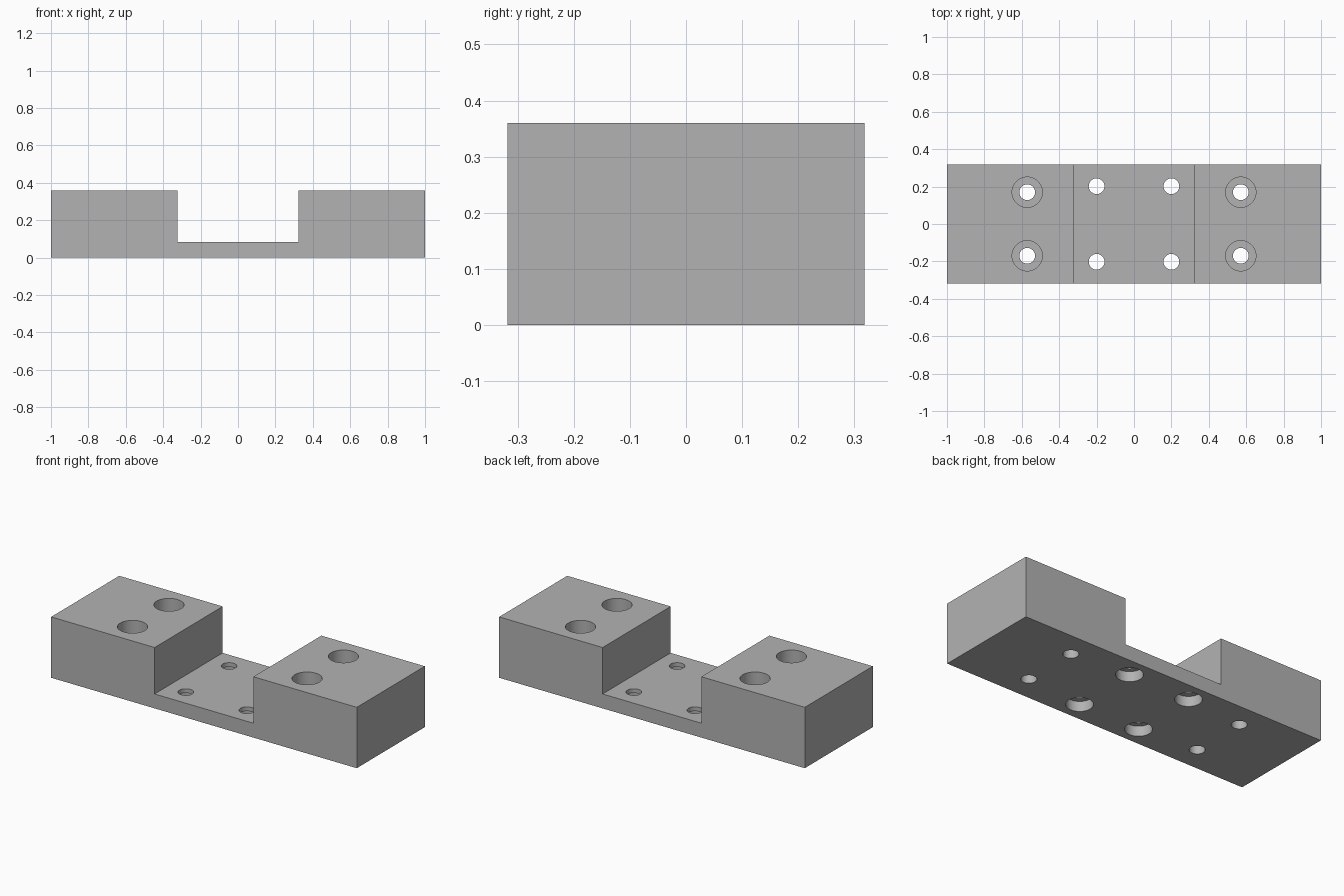
import bpy, bmesh, math

cube = bpy.data.objects.get("Cube")
if cube:
    bpy.data.objects.remove(cube, do_unlink=True)

HEIGHT, FLOOR, HALF_DEPTH, SLOT = 0.36, 0.085, 0.318, 0.323
BORE = 0.042      # radius of every through hole
SIDES = 48

grey = bpy.data.materials.new("plain grey")
grey.use_nodes = True
colour = (0.45, 0.45, 0.45, 1)
grey.diffuse_color = colour
grey.node_tree.nodes["Principled BSDF"].inputs["Base Color"].default_value = colour


def make_object(name, bm):
    bmesh.ops.recalc_face_normals(bm, faces=bm.faces)
    mesh = bpy.data.meshes.new(name)
    bm.to_mesh(mesh)
    bm.free()
    mesh.materials.append(grey)
    obj = bpy.data.objects.new(name, mesh)
    bpy.context.collection.objects.link(obj)
    return obj


def add_stepped_pin(bm, x, y, steps):
    """Closed round pin through (radius, z) steps."""
    rings = []
    for r, z in steps:
        angles = [2 * math.pi * i / SIDES for i in range(SIDES)]
        rings.append([bm.verts.new((x + r * math.cos(a), y + r * math.sin(a), z)) for a in angles])
    for low, high in zip(rings, rings[1:]):
        for i in range(SIDES):
            j = (i + 1) % SIDES
            bm.faces.new((low[i], low[j], high[j], high[i]))
    bm.faces.new(rings[0])
    bm.faces.new(rings[-1])


# U-shaped block: front profile pushed back along y
profile = [(-1, 0), (1, 0), (1, HEIGHT), (SLOT, HEIGHT), (SLOT, FLOOR),
           (-SLOT, FLOOR), (-SLOT, HEIGHT), (-1, HEIGHT)]
bm = bmesh.new()
front = bm.faces.new([bm.verts.new((x, -HALF_DEPTH, z)) for x, z in profile])
back = bmesh.ops.extrude_face_region(bm, geom=[front])["geom"]
bmesh.ops.translate(bm, vec=(0, 2 * HALF_DEPTH, 0),
                    verts=[v for v in back if isinstance(v, bmesh.types.BMVert)])
block = make_object("mounting_block", bm)

# Screw holes: counterbored from above in the ends, from below in the web
end_steps = [(BORE, -0.1), (BORE, 0.16), (0.081, 0.16), (0.081, 0.5)]
web_steps = [(0.072, -0.1), (0.072, 0.06), (BORE, 0.06), (BORE, 0.2)]
bm = bmesh.new()
for sx in (-1, 1):
    for sy in (-1, 1):
        add_stepped_pin(bm, sx * 0.571, sy * 0.17, end_steps)
        add_stepped_pin(bm, sx * 0.2, sy * 0.202, web_steps)
cutter = make_object("hole_cutter", bm)
cutter.hide_render = True

# Cut the holes and keep the result as plain mesh
cut = block.modifiers.new("holes", "BOOLEAN")
cut.operation = "DIFFERENCE"
cut.solver = "EXACT"
cut.object = cutter
bpy.ops.object.select_all(action="DESELECT")
block.select_set(True)
bpy.context.view_layer.objects.active = block
bpy.ops.object.modifier_apply(modifier=cut.name)
bpy.data.objects.remove(cutter, do_unlink=True)
bpy.ops.object.shade_smooth_by_angle(angle=math.radians(30))
